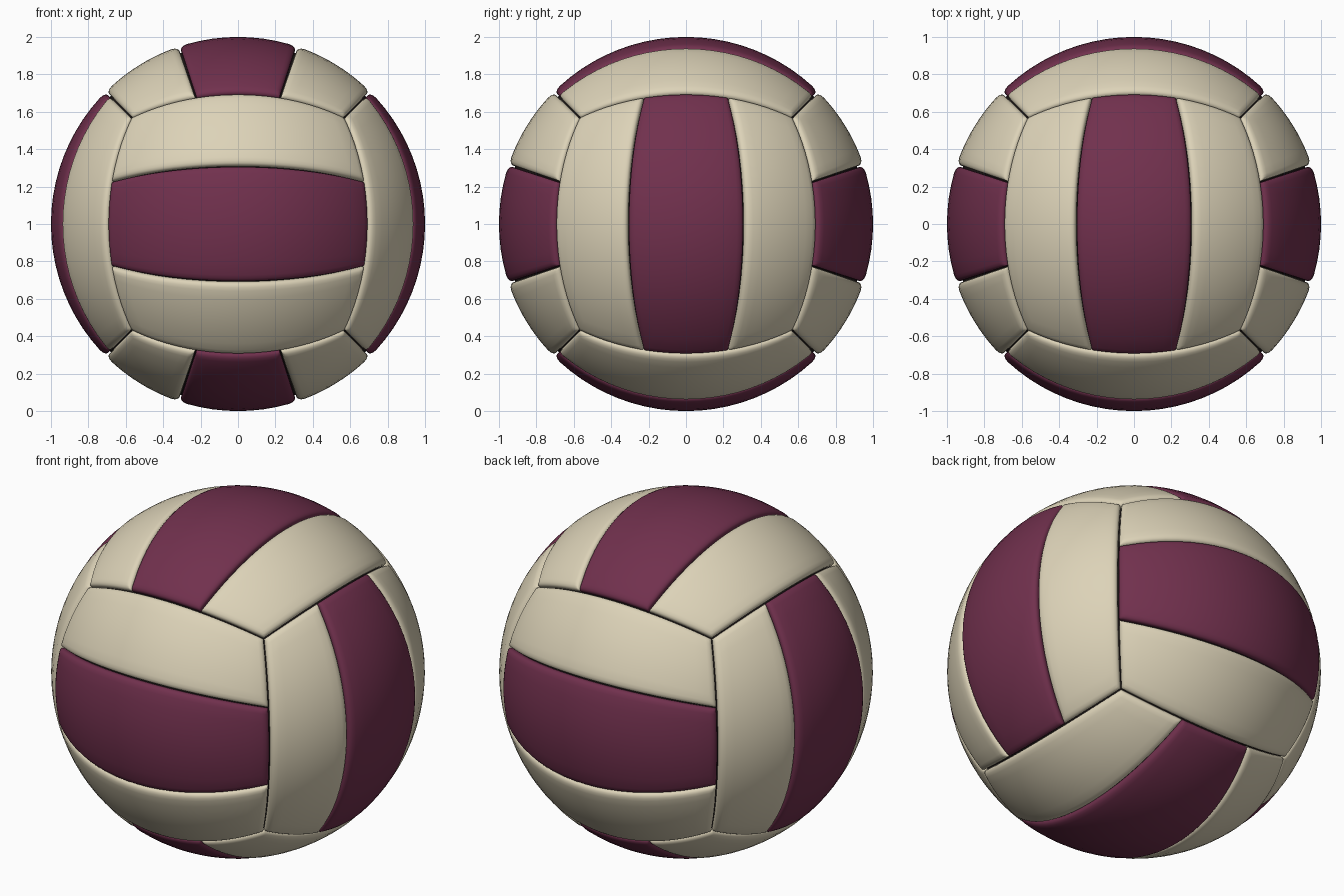
import bpy
import bmesh
from math import atan, tan, pi
from mathutils import Vector

# Remove the default cube only
old = bpy.data.objects.get("Cube")
if old:
    bpy.data.objects.remove(old, do_unlink=True)


def make_material(name, color):
    mat = bpy.data.materials.new(name)
    mat.use_nodes = True
    mat.diffuse_color = color
    bsdf = mat.node_tree.nodes["Principled BSDF"]
    bsdf.inputs["Base Color"].default_value = color
    bsdf.inputs["Roughness"].default_value = 0.6
    return mat


cream = make_material("cream leather", (0.72, 0.65, 0.48, 1))
maroon = make_material("maroon leather", (0.165, 0.03, 0.075, 1))
dark = make_material("dark seam", (0.012, 0.008, 0.008, 1))

CENTRE = Vector((0, 0, 1))
# Rounded panel rim: (angle in from the seam, depth below the surface)
RIM = [(0.004, 0.06), (0.004, 0.025), (0.007, 0.015), (0.014, 0.008),
       (0.026, 0.003), (0.045, 0)]


def samples(start, end, steps):
    """Angles and depths across a panel, dense at both rims."""
    first, last = start + RIM[-1][0], end - RIM[-1][0]
    left = [(start + a, d) for a, d in RIM]
    middle = [(first + (last - first) * i / steps, 0) for i in range(1, steps)]
    right = [(end - a, d) for a, d in reversed(RIM)]
    return left + middle + right


def make_panel(name, axis, side, start, end, mat):
    """One curved strip on a cube face projected to the sphere."""
    bm = bmesh.new()
    rows = []
    for a, da in samples(-pi / 4, pi / 4, 20):
        row = []
        for b, db in samples(start, end, 8):
            p = Vector((0, 0, 0))
            p[axis] = side
            p[(axis - 1) % 3] = tan(a)
            p[(axis + 1) % 3] = tan(b)
            row.append(bm.verts.new(p.normalized() * (1 - max(da, db))))
        rows.append(row)
    for r0, r1 in zip(rows, rows[1:]):
        for j in range(len(r0) - 1):
            quad = (r0[j], r0[j + 1], r1[j + 1], r1[j])
            bm.faces.new(quad if side > 0 else quad[::-1])
    bmesh.ops.remove_doubles(bm, verts=bm.verts[:], dist=0.00001)
    # Make the panel face outwards
    bm.normal_update()
    if sum(f.normal.dot(f.calc_center_median()) for f in bm.faces) < 0:
        bmesh.ops.reverse_faces(bm, faces=bm.faces[:])
    for f in bm.faces:
        f.smooth = True
    mesh = bpy.data.meshes.new(name)
    bm.to_mesh(mesh)
    bm.free()
    mesh.materials.append(mat)
    obj = bpy.data.objects.new(name, mesh)
    obj.location = CENTRE
    bpy.context.collection.objects.link(obj)


# Three strips on each of six sides, turned a quarter between neighbours
third = atan(1 / 3)
strips = [("lower_strip", -pi / 4, -third, cream),
          ("middle_strip", -third, third, maroon),
          ("upper_strip", third, pi / 4, cream)]
sides = [("left", 0, 1), ("right", 0, -1), ("back", 1, 1),
         ("front", 1, -1), ("top", 2, 1), ("bottom", 2, -1)]
for side_name, axis, side in sides:
    for strip_name, start, end, mat in strips:
        make_panel(side_name + "_" + strip_name, axis, side, start, end, mat)

# Dark inner ball seen at the bottom of the seams
bpy.ops.mesh.primitive_uv_sphere_add(segments=64, ring_count=32, radius=0.965,
                                     location=CENTRE)
core = bpy.context.object
core.name = "inner_ball"
core.data.materials.append(dark)
bpy.ops.object.shade_smooth()
